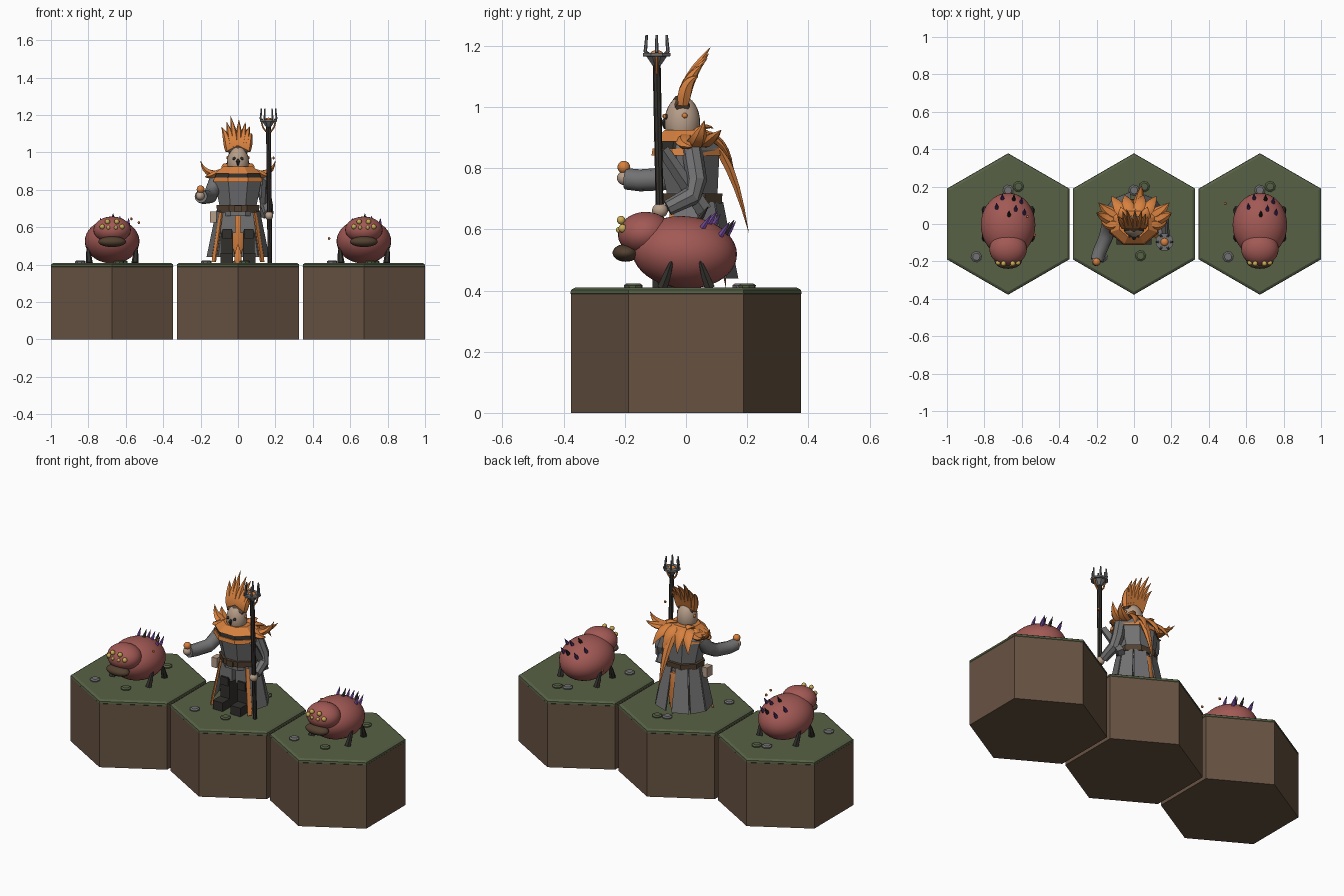
import bpy, bmesh, math, random
from mathutils import Vector, Matrix

if "Cube" in bpy.data.objects:
    bpy.data.objects.remove(bpy.data.objects["Cube"])

random.seed(4)
COLOURS = {
    "earth": (.135, .085, .053), "moss": (.095, .12, .06), "red_hide": (.36, .10, .09),
    "orange": (.68, .22, .05), "grey_cloth": (.17, .17, .175), "charcoal": (.032, .029, .025),
    "skin": (.47, .34, .25), "leather": (.085, .052, .03), "yellow": (.58, .40, .09),
    "purple": (.15, .06, .30)}
MATS = {}
for n, c in COLOURS.items():
    MATS[n] = bpy.data.materials.new(n)
    MATS[n].diffuse_color = (*c, 1)


def finish(name, bm, mat, smooth=False):
    bmesh.ops.recalc_face_normals(bm, faces=bm.faces)
    me = bpy.data.meshes.new(name)
    bm.to_mesh(me)
    bm.free()
    me.materials.append(MATS[mat])
    if smooth:
        for p in me.polygons:
            p.use_smooth = True
        me.set_sharp_from_angle(angle=math.radians(40))
    ob = bpy.data.objects.new(name, me)
    bpy.context.collection.objects.link(ob)
    return ob


def ellipsoid(name, c, r, mat, seg=24, rot=0):
    bm = bmesh.new()
    m = Matrix.Translation(c) @ Matrix.Rotation(rot, 4, 'X') @ Matrix.Diagonal((*r, 1))
    bmesh.ops.create_uvsphere(bm, u_segments=seg, v_segments=max(4, seg * 2 // 3), radius=1, matrix=m)
    return finish(name, bm, mat, True)


def box(name, c, s, mat):
    bm = bmesh.new()
    bmesh.ops.create_cube(bm, size=1, matrix=Matrix.Translation(c) @ Matrix.Diagonal((*s, 1)))
    return finish(name, bm, mat)


def loft(name, rings, mat, smooth=False):
    bm = bmesh.new()
    vs = [[bm.verts.new(p) for p in r] for r in rings]
    n = len(vs[0])
    for a, b in zip(vs, vs[1:]):
        for i in range(n):
            bm.faces.new((a[i], a[(i + 1) % n], b[(i + 1) % n], b[i]))
    bm.faces.new(vs[0][::-1])
    bm.faces.new(vs[-1])
    return finish(name, bm, mat, smooth)


def stack(name, levels, mat, sides, phase=0.0, x=0.0):
    # horizontal rings: (z, radius x, radius y, centre y)
    ang = [phase + math.tau * i / sides for i in range(sides)]
    return loft(name, [[(x + rx * math.cos(a), cy + ry * math.sin(a), z) for a in ang]
                       for z, rx, ry, cy in levels], mat)


def tube(name, pts, radii, mat, sides=8, flat=1.0, across=(1, 0, 0), smooth=True):
    pts = [Vector(p) for p in pts]
    rings = []
    for i, p in enumerate(pts):
        t = (pts[min(i + 1, len(pts) - 1)] - pts[max(i - 1, 0)]).normalized()
        u = Vector(across)
        u = (u - t * u.dot(t)).normalized()
        v = t.cross(u)
        rings.append([p + radii[i] * (u * math.cos(a) + v * flat * math.sin(a))
                      for a in (math.tau * k / sides for k in range(sides))])
    return loft(name, rings, mat, smooth)


def feather(name, a, b, c, w, mat="orange", across=(1, 0, 0), flat=.4):
    # curved tapering plume through a quadratic arc
    a, b, c = Vector(a), Vector(b), Vector(c)
    ts = [i / 6 for i in range(7)]
    pts = [a * (1 - t) ** 2 + b * 2 * t * (1 - t) + c * t * t for t in ts]
    tube(name, pts, [w * k for k in (.75, 1, .98, .85, .65, .36, .03)], mat, 6, flat, across)


# hexagonal ground tiles with bevelled moss caps and flat stones
P6 = math.pi / 6
for x in (-.673, 0, .673):
    stack("earth_tile", [(0, .376, .376, 0), (.388, .376, .376, 0)], "earth", 6, P6, x)
    stack("moss_cap", [(.384, .372, .372, 0), (.39, .378, .378, 0), (.402, .376, .376, 0),
                       (.41, .362, .362, 0)], "moss", 6, P6, x)
    for px, py, m in ((-.17, -.175, "grey_cloth"), (0, .18, "grey_cloth"),
                      (.055, .2, "moss"), (.035, -.17, "moss")):
        stack("stone", [(.405, .027, .027, py), (.417, .029, .029, py), (.423, .02, .02, py)],
              m, 8, .2, x + px)


# swollen beasts
def beast(x):
    ellipsoid("beast_body", (x, -.005, .525), (.146, .172, .118), "red_hide", 32, -.08)
    ellipsoid("beast_head", (x, -.135, .587), (.1, .088, .07), "red_hide", 28, .1)
    ellipsoid("beast_mouth", (x, -.197, .523), (.074, .043, .029), "leather", 20)
    for s in (-1, 1):
        for ex, ey, ez, r in ((.025, -.212, .63, .014), (.053, -.207, .603, .014),
                              (.02, -.219, .598, .01)):
            ellipsoid("beast_eye", (x + s * ex, ey, ez), (r, r, r), "yellow", 12)
        for f in (-1, 1):
            tube("beast_leg", [(x + s * .122, f * .078, .408), (x + s * .126, f * .062, .45),
                               (x + s * .13, f * .045, .5)], [.019, .015, .005], "charcoal", 6, smooth=False)
    spikes = [(-.06, .09), (.04, .08), (.005, .05), (.07, .12), (.03, .135), (.085, .06), (-.03, .14)]
    for i, (sx, sy) in enumerate(spikes):
        k = 1 - (sx / .146) ** 2 - (sy / .172) ** 2
        p = Vector((x + sx, sy - .005, .52 + .118 * math.sqrt(k)))
        d = Vector((sx * .8, .5, .75)).normalized()
        tube("beast_spike", [p - d * .012, p + d * .015, p + d * .05], [.011, .009, .001],
             "charcoal" if i in (2, 4) else "purple", 6)


beast(-.673)
beast(.673)
for p in ((-.57, .04, .645), (-.53, -.06, .625), (.487, .11, .54), (.19, -.07, .97)):
    ellipsoid("floating_ember", p, (.008, .008, .008), "orange", 6)

# legs, boots and buckled feet
for s in (-1, 1):
    box("boot", (s * .058, -.005, .495), (.062, .075, .175), "charcoal")
    box("foot", (s * .06, -.055, .435), (.066, .11, .055), "charcoal")
    box("thigh", (s * .055, .01, .625), (.085, .1, .11), "grey_cloth")
    box("knee_plate", (s * .058, -.045, .565), (.05, .012, .05), "charcoal")

# torso, belt and layered collar
P8 = math.pi / 8
stack("torso", [(.66, .105, .09, .02), (.72, .108, .09, .02), (.86, .138, .11, .008),
                (.89, .12, .1, .008)], "grey_cloth", 8, P8)
stack("belt", [(.685, .122, .103, .022), (.718, .124, .105, .022)], "leather", 8, P8)
box("belt_buckle", (0, -.078, .70), (.04, .012, .035), "leather")
stack("collar_lower", [(.842, .143, .122, .0), (.865, .138, .118, .0)], "orange", 8, P8)
stack("collar_band", [(.863, .132, .112, .0), (.892, .126, .106, .0)], "charcoal", 8, P8)
stack("collar_upper", [(.888, .136, .115, .0), (.925, .085, .075, .0)], "orange", 8, P8)


# coat tails: flared panels around the sides and back
def panel(name, a0, a1, mat, zb=.44, zt=.69, off=0.0, wide=(.17, .15)):
    def ring(z, rx, ry):
        out = []
        for r, aa in ((0, (a0, a1)), (.01, (a1, a0))):
            for a in aa:
                c, s = math.cos(math.radians(a)), math.sin(math.radians(a))
                out.append(((rx + off - r) * c, .022 + (ry + off - r) * s, z))
        return out
    loft(name, [ring(zb, wide[0], wide[1]), ring(zt, .118, .1)], mat)


for a0, a1 in ((-35, 8), (11, 45), (48, 83)):
    panel("coat_tail", a0, a1, "grey_cloth")
    panel("coat_tail", 180 - a1, 180 - a0, "grey_cloth")
for a in (-44, 215):
    panel("coat_trim", a, a + 9, "orange", .415, .68, .003)
feather("back_tabard", (0, .115, .66), (0, .12, .52), (0, .13, .41), .04)
feather("front_flame", (0, .03, .41), (0, .03, .46), (0, .03, .51), .02)
box("belt_pouch", (-.132, -.015, .655), (.035, .05, .06), "skin")

# head and face
ellipsoid("head", (0, -.012, .95), (.058, .058, .085), "skin", 24)
for s in (-1, 1):
    ellipsoid("eye", (s * .022, -.064, .968), (.009, .008, .009), "charcoal", 10)
    ellipsoid("ear_stud", (s * .056, -.004, .972), (.007, .009, .009), "orange", 10)
tube("beak", [(0, -.06, .965), (0, -.076, .95), (0, -.07, .928)], [.007, .01, .002], "charcoal", 6)

# crest of plumes
tube("crest_band", [(-.05, -.012, 1.0), (0, -.014, 1.022), (.05, -.012, 1.0)],
     [.024, .03, .024], "leather", 8, .6, (0, 1, 0))
for bx, tx, ty, tz in ((-.05, -.088, .045, 1.135), (-.032, -.062, .07, 1.165), (-.014, -.04, .08, 1.195),
                       (.004, .005, .075, 1.175), (.022, .04, .07, 1.16), (.038, .062, .055, 1.14),
                       (.05, .075, .04, 1.10)):
    feather("crest_plume", (bx, -.01, 1.005), (bx * 1.15, -.005, 1.09), (tx, ty, tz), .022, flat=1.1)

# shoulder and mantle plumes
for s in (-1, 1):
    feather("shoulder_plume", (s * .08, .02, .885), (s * .18, .04, .87), (s * .2, .06, .955), .034, across=(0, 1, 0), flat=.6)
    feather("shoulder_plume", (s * .08, .04, .885), (s * .16, .07, .88), (s * .19, .115, .925), .032, across=(0, 1, 0), flat=.6)
    feather("shoulder_plume", (s * .09, 0, .9), (s * .15, -.01, .87), (s * .175, .02, .87), .032, across=(0, 1, 0), flat=.6)
    feather("mantle_plume", (s * .06, .05, .91), (s * .09, .12, .9), (s * .12, .15, .81), .032)
    feather("mantle_plume", (s * .025, .06, .915), (s * .035, .13, .9), (s * .05, .155, .80), .032)
    feather("neck_plume", (s * .055, .01, .9), (s * .06, .06, .95), (s * .07, .09, .93), .03)
feather("long_tail_plume", (.02, .07, .91), (.03, .15, .84), (.04, .205, .59), .03, flat=.6)

# reaching arm holding a glowing orb
tube("reaching_sleeve", [(-.115, .02, .86), (-.135, -.01, .80), (-.15, -.07, .765), (-.185, -.15, .76),
                         (-.198, -.195, .765)], [.036, .04, .038, .036, .035], "grey_cloth", 12)
ellipsoid("open_hand", (-.202, -.2, .768), (.024, .026, .024), "skin", 14)
ellipsoid("fire_orb", (-.2, -.203, .803), (.021, .021, .021), "orange", 16)

# arm gripping the staff
tube("gripping_sleeve", [(.115, .02, .86), (.145, .035, .76), (.155, .02, .71), (.163, -.06, .67)],
     [.034, .034, .033, .026], "grey_cloth", 8, smooth=False)
tube("hanging_sleeve", [(.15, -.075, .86), (.14, .06, .66)], [.02, .026], "grey_cloth", 4, smooth=False)
ellipsoid("gripping_hand", (.166, -.085, .662), (.023, .026, .024), "skin", 14)

# staff with pronged brazier
sx, sy = .163, -.096
tube("staff_shaft", [(.171, -.08, .41), (.167, -.088, .75), (sx, sy, 1.15)], [.012, .013, .013], "charcoal", 8)
stack("brazier_cup", [(1.135, .014, .014, sy), (1.165, .036, .036, sy), (1.166, .049, .049, sy),
                      (1.176, .049, .049, sy)], "grey_cloth", 8, P8, sx)
ellipsoid("brazier_fire", (sx, sy, 1.172), (.022, .022, .014), "orange", 12)
for i in range(6):
    a = math.tau * i / 6
    tube("brazier_prong", [(sx + r * math.cos(a), sy + r * math.sin(a), z) for r, z in
                           ((.03, 1.172), (.043, 1.182), (.04, 1.205), (.038, 1.235))],
         [.006, .006, .0055, .004], "grey_cloth", 6, across=(-math.sin(a), math.cos(a), 0))
for s in (-1, 1):
    tube("brazier_bracket", [(sx + s * .012, sy, 1.11), (sx + s * .03, sy, 1.135), (sx + s * .038, sy, 1.168)],
         [.005] * 3, "orange", 6, across=(0, 1, 0))

for m in bpy.data.materials:
    if m.users and not m.is_grease_pencil:
        m.use_nodes = True
        m.node_tree.nodes["Principled BSDF"].inputs["Base Color"].default_value = m.diffuse_color
